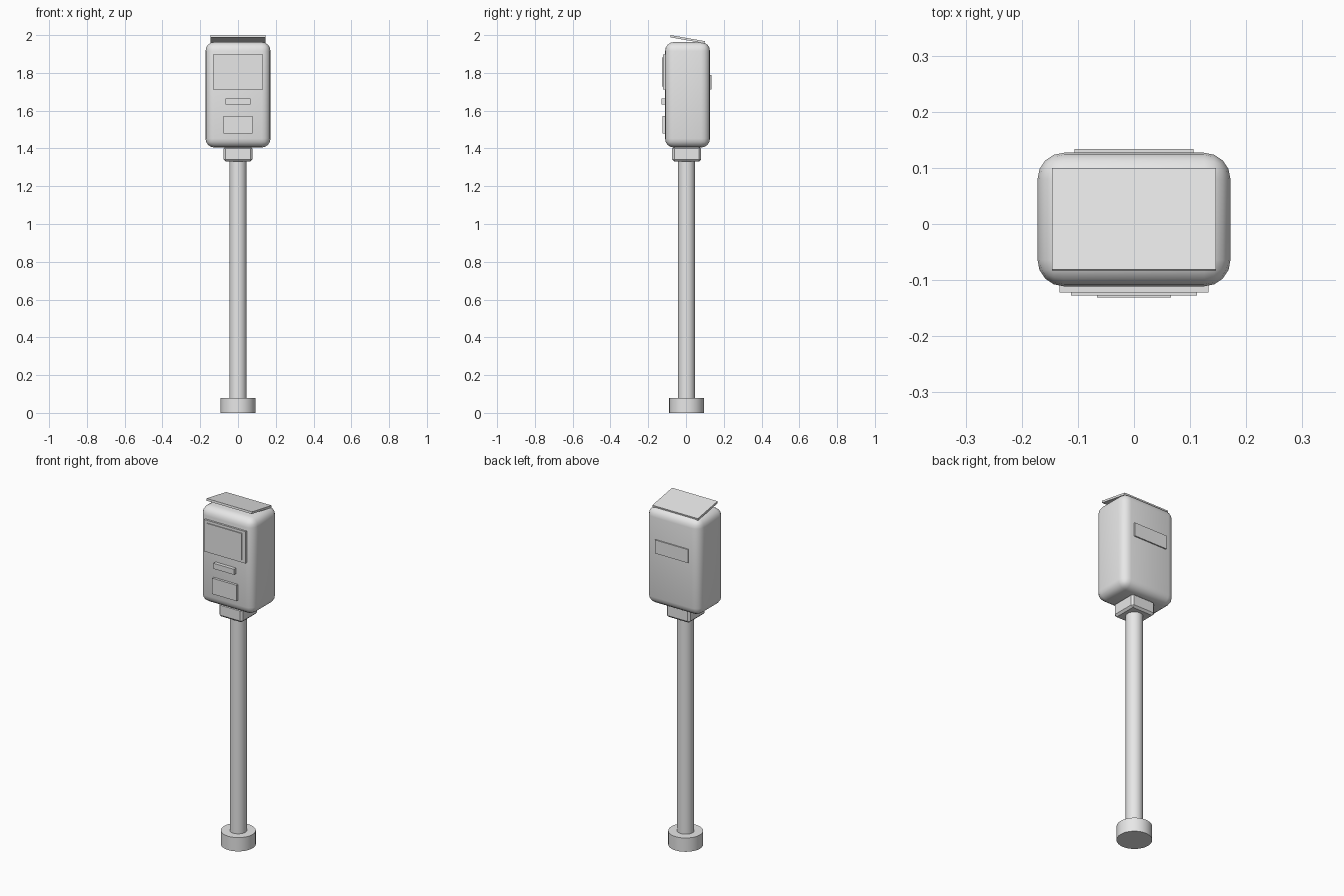
import bpy, math

if "Cube" in bpy.data.objects:
    bpy.data.objects.remove(bpy.data.objects["Cube"])

grey = bpy.data.materials.new("light_grey")
grey.diffuse_color = (0.8, 0.8, 0.8, 1)
grey.use_nodes = True
grey.node_tree.nodes["Principled BSDF"].inputs["Base Color"].default_value = grey.diffuse_color


def finish(name, angle=None):
    ob = bpy.context.object
    ob.name = name
    ob.data.materials.append(grey)
    if angle:
        bpy.ops.object.shade_smooth_by_angle(angle=math.radians(angle))
    return ob


def box(name, x, y, z, bevel=0, segments=1, angle=None):
    """Box from (min, max) ranges, optionally bevelled."""
    bpy.ops.mesh.primitive_cube_add(size=1)
    ob = bpy.context.object
    ob.location = [(a + b) / 2 for a, b in (x, y, z)]
    ob.scale = [b - a for a, b in (x, y, z)]
    bpy.ops.object.transform_apply(location=False, rotation=False, scale=True)
    if bevel:
        mod = ob.modifiers.new("Bevel", 'BEVEL')
        mod.width = bevel
        mod.segments = segments
        bpy.ops.object.modifier_apply(modifier=mod.name)
    return finish(name, angle)


def cylinder(name, radius, z0, z1):
    bpy.ops.mesh.primitive_cylinder_add(vertices=32, radius=radius, depth=z1 - z0,
                                        location=(0, CY, (z0 + z1) / 2))
    return finish(name, 30)


CY = 0.003

# Post: base, pole, collar
cylinder("base", 0.092, 0, 0.08)
cylinder("pole", 0.045, 0.08, 1.34)
box("collar", (-0.076, 0.076), (CY - 0.076, CY + 0.076), (1.33, 1.41), 0.011)

# Rounded machine housing
box("housing", (-0.172, 0.172), (-0.111, 0.127), (1.405, 1.963), 0.047, 4, 60)

# Front plates
box("screen_frame", (-0.133, 0.133), (-0.122, -0.10), (1.712, 1.897))
box("screen", (-0.112, 0.112), (-0.127, -0.11), (1.727, 1.882))
box("coin_slot", (-0.066, 0.066), (-0.131, -0.10), (1.632, 1.664))
box("ticket_tray", (-0.078, 0.078), (-0.125, -0.10), (1.48, 1.572))

# Back plate
box("rear_plate", (-0.106, 0.106), (0.11, 0.134), (1.712, 1.79))

# Tilted solar panel on top, rear edge resting on the housing
panel = box("solar_panel", (-0.146, 0.146), (-0.0835, 0.1005), (1.9695, 1.9815))
panel.rotation_euler.x = -math.radians(10)
panel.location.z = 1.978
